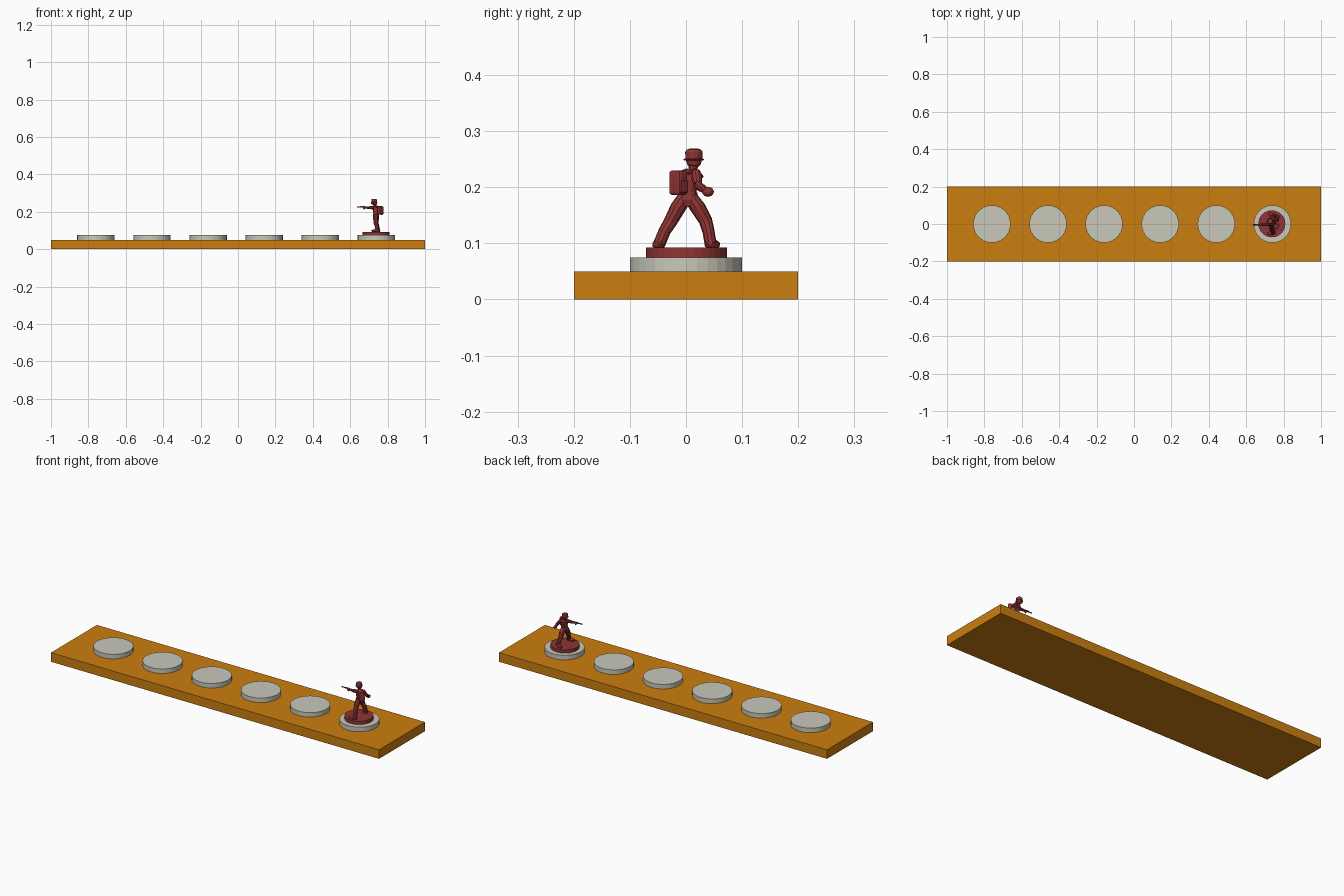
import bpy, bmesh
from math import radians, pi, cos, sin
from mathutils import Vector, Matrix


def material(name, rgb):
    m = bpy.data.materials.new(name)
    m.diffuse_color = (*rgb, 1)
    return m


ORANGE = material("orange", (0.60, 0.21, 0.005))
STONE = material("pale_stone", (0.58, 0.58, 0.50))
RED = material("dark_red", (0.28, 0.035, 0.035))


def finish(name, bm, mat, smooth=False):
    bmesh.ops.recalc_face_normals(bm, faces=bm.faces)
    me = bpy.data.meshes.new(name)
    bm.to_mesh(me)
    bm.free()
    ob = bpy.data.objects.new(name, me)
    bpy.context.collection.objects.link(ob)
    me.materials.append(mat)
    return ob


def box(name, centre, size, mat, turn=0, bevel=0):
    bm = bmesh.new()
    bmesh.ops.create_cube(bm, size=1)
    bmesh.ops.scale(bm, vec=size, verts=bm.verts)
    if bevel:
        bmesh.ops.bevel(bm, geom=bm.edges[:], offset=bevel, segments=2,
                        affect='EDGES', profile=0.5)
    bmesh.ops.transform(bm, verts=bm.verts, matrix=Matrix.Translation(centre)
                        @ Matrix.Rotation(radians(turn), 4, 'Z'))
    return finish(name, bm, mat)


def disc(name, x, y, z0, z1, r, mat, sides=32):
    bm = bmesh.new()
    bmesh.ops.create_cone(bm, cap_ends=True, segments=sides, radius1=r, radius2=r,
                          depth=z1 - z0,
                          matrix=Matrix.Translation((x, y, (z0 + z1) / 2)))
    return finish(name, bm, mat)


def tube(name, stations, sides=10, squash=1, turn=0):
    """Loft of rings; each station is x, y, z, radius."""
    bm = bmesh.new()
    axis = Vector(stations[-1][:3]) - Vector(stations[0][:3])
    rot = axis.to_track_quat('Z', 'Y').to_matrix()
    if turn:
        rot = Matrix.Rotation(radians(turn), 3, 'Z')
    rings = []
    for x, y, z, r in stations:
        rings.append([bm.verts.new(Vector((x, y, z)) + rot @ Vector(
            (r * cos(2 * pi * i / sides), squash * r * sin(2 * pi * i / sides), 0)))
            for i in range(sides)])
    for a, b in zip(rings, rings[1:]):
        for i in range(sides):
            j = (i + 1) % sides
            bm.faces.new((a[i], a[j], b[j], b[i]))
    bm.faces.new(rings[0][::-1])
    bm.faces.new(rings[-1])
    return finish(name, bm, RED)


def blob(name, centre, size, turn=0):
    bm = bmesh.new()
    bmesh.ops.create_icosphere(bm, subdivisions=2, radius=1)
    bmesh.ops.transform(bm, verts=bm.verts, matrix=Matrix.Translation(centre)
                        @ Matrix.Rotation(radians(turn), 4, 'Z')
                        @ Matrix.Diagonal((*size, 1)))
    return finish(name, bm, RED)


# Board with its row of six pads
box("board", (0, 0, 0.025), (2, 0.4, 0.05), ORANGE)
for i in range(6):
    disc(f"pad_{i + 1}", -0.76 + 0.3 * i, 0, 0.05, 0.075, 0.1, STONE)

# Figure base
disc("figure_base", 0.737, 0.001, 0.075, 0.093, 0.072, RED)

# Legs and boots in a wide stance
tube("left_leg", [(0.735, -0.002, 0.182, 0.013), (0.736, -0.014, 0.164, 0.014),
                  (0.737, -0.028, 0.138, 0.012), (0.742, -0.038, 0.122, 0.011),
                  (0.745, -0.048, 0.098, 0.011)])
tube("right_leg", [(0.740, 0.008, 0.182, 0.013), (0.741, 0.021, 0.164, 0.014),
                   (0.739, 0.035, 0.140, 0.012), (0.745, 0.040, 0.122, 0.011),
                   (0.750, 0.044, 0.098, 0.011)])
blob("left_boot", (0.735, -0.049, 0.098), (0.024, 0.011, 0.009), 10)
blob("right_boot", (0.740, 0.047, 0.098), (0.024, 0.011, 0.009), -25)

# Torso, belt and collar, turned to face diagonally
tube("torso", [(0.738, 0.003, 0.166, 0.013), (0.738, 0.003, 0.178, 0.018),
               (0.738, 0.004, 0.192, 0.016), (0.738, 0.008, 0.212, 0.020),
               (0.737, 0.010, 0.225, 0.020), (0.734, 0.012, 0.232, 0.010)],
     12, 0.8, 45)
tube("belt", [(0.738, 0.004, 0.186, 0.018), (0.738, 0.004, 0.191, 0.018)], 12, 0.82, 45)
tube("neck", [(0.734, 0.012, 0.228, 0.008), (0.730, 0.013, 0.240, 0.008)])

# Backpack with side pocket and shoulder straps
box("backpack", (0.761, -0.014, 0.208), (0.029, 0.021, 0.044), RED, 45, 0.005)
box("backpack_pocket", (0.769, -0.006, 0.201), (0.012, 0.018, 0.022), RED, 45, 0.003)
for side, s in (("left", -1), ("right", 1)):
    dx = s * 0.008
    tube(f"{side}_strap", [(0.752 + dx, -0.006 + dx, 0.224, 0.003),
                           (0.738 + dx, 0.009 + dx, 0.231, 0.003),
                           (0.726 + dx, 0.021 + dx, 0.219, 0.003)], 6)

# Outstretched arm holding a pistol
tube("left_arm", [(0.728, 0.000, 0.222, 0.010), (0.712, -0.003, 0.222, 0.009),
                  (0.696, -0.004, 0.222, 0.007), (0.680, -0.004, 0.223, 0.006)])
blob("left_hand", (0.675, -0.004, 0.222), (0.008, 0.006, 0.007))
tube("pistol_barrel", [(0.678, -0.004, 0.226, 0.0045), (0.656, -0.004, 0.226, 0.004),
                       (0.655, -0.004, 0.226, 0.003), (0.635, -0.004, 0.226, 0.003)], 8)
box("pistol_grip", (0.674, -0.004, 0.218), (0.006, 0.004, 0.013), RED)

# Bent arm with clenched fist
tube("right_upper_arm", [(0.748, 0.018, 0.227, 0.008), (0.755, 0.019, 0.219, 0.010),
                         (0.767, 0.021, 0.205, 0.008)])
tube("right_forearm", [(0.767, 0.018, 0.207, 0.008), (0.768, 0.026, 0.200, 0.008),
                       (0.769, 0.035, 0.194, 0.006)])
blob("right_fist", (0.769, 0.039, 0.192), (0.009, 0.011, 0.009))

# Head and brimmed hat
blob("head", (0.729, 0.014, 0.247), (0.015, 0.014, 0.014))
blob("nose", (0.715, 0.016, 0.244), (0.004, 0.003, 0.003))
tube("hat", [(0.728, 0.014, 0.2475, 0.017), (0.728, 0.014, 0.2495, 0.019),
             (0.728, 0.014, 0.2515, 0.015), (0.728, 0.014, 0.263, 0.0155),
             (0.728, 0.014, 0.267, 0.013), (0.728, 0.014, 0.269, 0.007)], 12)
